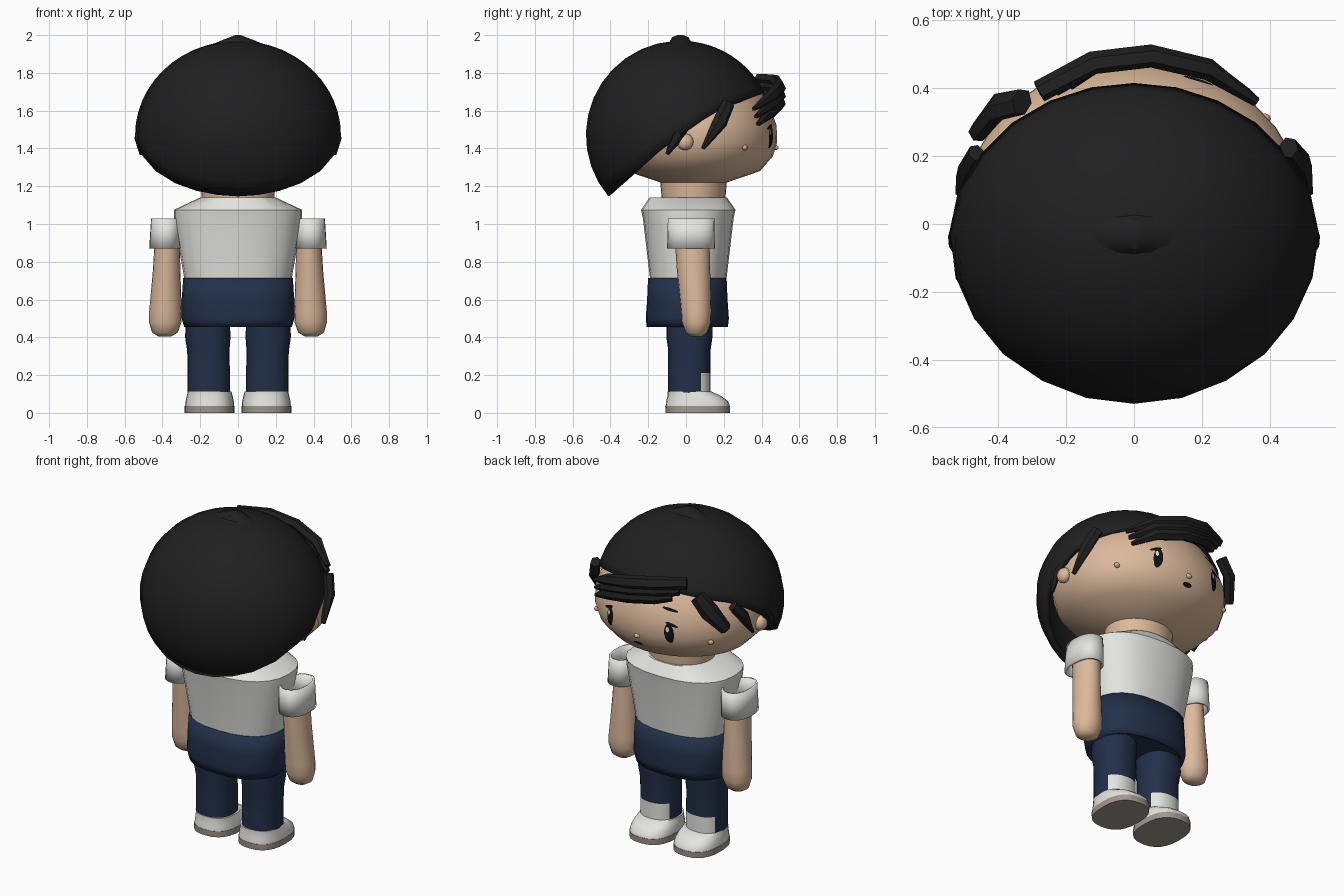
import bpy, bmesh, math
from mathutils import Vector

cube = bpy.data.objects.get("Cube")
if cube:
    bpy.data.objects.remove(cube)


def material(name, r, g, b):
    m = bpy.data.materials.new(name)
    m.use_nodes = True
    m.diffuse_color = (r, g, b, 1)
    m.node_tree.nodes["Principled BSDF"].inputs["Base Color"].default_value = (r, g, b, 1)
    return m


HAIR = material("soft black hair", .014, .014, .014)
INK = material("eye black", .006, .006, .007)
SKIN = material("warm skin", .72, .49, .33)
BLUSH = material("blush", .68, .41, .27)
WHITE = material("off white cloth", .78, .78, .75)
NAVY = material("navy cloth", .016, .029, .066)
SOLE = material("taupe sole", .36, .31, .27)


def skin(name, rings, mats, caps=(True, True), thick=0, rule=None, angle=40):
    """Join rings of points into a surface."""
    bm = bmesh.new()
    loops = [[bm.verts.new(p) for p in ring] for ring in rings]
    n = len(loops[0])
    for a, b in zip(loops, loops[1:]):
        for i in range(n):
            bm.faces.new((a[i], a[(i + 1) % n], b[(i + 1) % n], b[i]))
    for loop, cap in zip((loops[0], loops[-1]), caps):
        if cap:
            bm.faces.new(loop)
    bmesh.ops.recalc_face_normals(bm, faces=bm.faces)
    if rule:
        for f in bm.faces:
            f.material_index = rule(f)
    me = bpy.data.meshes.new(name)
    bm.to_mesh(me)
    bm.free()
    for m in mats:
        me.materials.append(m)
    ob = bpy.data.objects.new(name, me)
    bpy.context.collection.objects.link(ob)
    if thick:
        mod = ob.modifiers.new("thickness", "SOLIDIFY")
        mod.thickness, mod.offset = thick, -1
    bpy.ops.object.select_all(action="DESELECT")
    ob.select_set(True)
    bpy.context.view_layer.objects.active = ob
    bpy.ops.object.shade_smooth_by_angle(angle=math.radians(angle))
    return ob


def oval(cx, cy, z, rx, ry, power=2, n=24):
    ring = []
    for i in range(n):
        c, s = math.cos(math.tau * i / n), math.sin(math.tau * i / n)
        ring.append(Vector((cx + rx * math.copysign(abs(c) ** (2 / power), c),
                            cy + ry * math.copysign(abs(s) ** (2 / power), s), z)))
    return ring


def lerp(table, t):
    for (a, u), (b, v) in zip(table, table[1:]):
        if t <= b:
            break
    return u + (v - u) * (t - a) / (b - a)


# Head and neck
HEAD = [(1.12, .19), (1.22, .2), (1.28, .4), (1.36, .478), (1.43, .502), (1.52, .5),
        (1.6, .468), (1.7, .41), (1.8, .29), (1.87, .1)]
skin("head", [oval(0, .04, z, r, r * .88, n=32) for z, r in HEAD], [SKIN], angle=60)


def face_point(x, z, lift=.006):
    r = lerp(HEAD, z)
    return Vector((x, .04 + .88 * math.sqrt(max(r * r - x * x, 0)) + lift, z))


def plate(name, x, z, rx, rz, mat, tilt=0, lift=.006):
    rings = []
    for k in (1, .5, .05):
        ring = []
        for i in range(16):
            a = math.tau * i / 16
            u, v = k * rx * math.cos(a), k * rz * math.sin(a)
            ring.append(face_point(x + u * math.cos(tilt) - v * math.sin(tilt),
                                   z + u * math.sin(tilt) + v * math.cos(tilt), lift))
        rings.append(ring)
    skin(name, rings, [mat], caps=(False, True))


def blob(name, c, r, mat):
    rings = [oval(c[0], c[1], c[2] + r[2] * math.sin(t), r[0] * math.cos(t), r[1] * math.cos(t), n=12)
             for t in (-1.4, -.9, -.45, 0, .45, .9, 1.4)]
    skin(name, rings, [mat], angle=60)


# Face details
for s, side in ((1, "left"), (-1, "right")):
    plate(side + "_eye", s * .2, 1.46, .026, .06, INK, s * .1)
    plate(side + "_eye_glint", s * .2 + .008, 1.485, .009, .016, WHITE, 0, .009)
    plate(side + "_upper_lash", s * .212, 1.515, .036, .009, INK, -s * .35)
    plate(side + "_brow", s * .19, 1.595, .045, .008, INK, -s * .2)
    blob(side + "_cheek", face_point(s * .385, 1.405, 0), (.018, .014, .015), BLUSH)
    blob(side + "_ear", (s * .505, -.005, 1.435), (.035, .045, .045), SKIN)
blob("nose", face_point(0, 1.405, 0), (.018, .016, .014), SKIN)
plate("mouth", 0, 1.355, .03, .012, INK)

# Hair cap, cut along a rising hairline
HAIRLINE = [(-.41, 1.15), (-.15, 1.38), (.05, 1.53), (.2, 1.62), (.42, 1.7)]


def cap_point(a, t):
    return Vector((.545 * math.sin(t) * math.cos(a),
                   -.03 + .5 * math.sin(t) * math.sin(a), 1.47 + .5 * math.cos(t)))


STEPS = 12
meridians = []
for i in range(24):
    a, t = math.tau * i / 24, .2
    while t < 3:
        p = cap_point(a, t)
        if p.z < lerp(HAIRLINE, p.y):
            break
        t += .005
    meridians.append([cap_point(a, .06 + (t - .06) * k / STEPS) for k in range(STEPS + 1)])
skin("hair_cap", list(zip(*meridians)), [HAIR], caps=(True, False), thick=.035, angle=60)
skin("hair_crown", [oval(0, -.03, z, rx, ry, n=12) for z, rx, ry in
                    ((1.95, .14, .07), (1.975, .08, .05), (1.988, .045, .045), (2, .015, .015))], [HAIR])


def strand(name, path, widths, depth):
    """Tapered lock lying flat against the head."""
    pts = [Vector(p) for p in path]
    rings = []
    for i, (p, w) in enumerate(zip(pts, widths)):
        t = (pts[min(i + 1, len(pts) - 1)] - pts[max(i - 1, 0)]).normalized()
        out = (p - Vector((0, .02, 1.5))).normalized()
        side = t.cross(out).normalized()
        out = side.cross(t)
        d = depth * min(1, w / max(widths) + .2)
        rings.append([p + side * w * math.cos(k * math.pi / 3) + out * d * math.sin(k * math.pi / 3)
                      for k in range(6)])
    skin(name, rings, [HAIR], angle=30)


# Swept fringe: three stacked locks
for k in range(3):
    d = k * .04
    strand("fringe_lock_%d" % (k + 1),
           [(-.28 + d, .39 + d * .4, 1.765 - d), (-.12, .475, 1.755 - d), (.05, .495, 1.725 - d),
            (.22, .455, 1.68 - d), (.36 - d * .3, .36 + d * .3, 1.61 - d)],
           (.035, .042, .042, .036, .012), .032)

# Loose side locks
strand("right_temple_lock", [(-.33, .36, 1.69), (-.4, .345, 1.61), (-.46, .27, 1.49)], (.045, .055, .035), .035)
strand("left_temple_lock", [(.455, .225, 1.64), (.495, .18, 1.54), (.515, .09, 1.4)], (.035, .04, .01), .03)
strand("right_side_lock", [(-.465, .21, 1.61), (-.5, .15, 1.53), (-.515, .09, 1.42)], (.03, .035, .01), .025)
for s, side in ((1, "left"), (-1, "right")):
    strand(side + "_sideburn", [(s * .515, .0, 1.53), (s * .525, -.05, 1.46), (s * .51, -.1, 1.37)],
           (.025, .035, .01), .025)

# Torso
skin("shirt", [oval(0, .012, z, rx, ry, 2.4) for z, rx, ry in
               ((.6, .27, .19), (.715, .285, .203), (1.03, .34, .24), (1.075, .34, .25), (1.14, .2, .205))],
     [WHITE], angle=35)
skin("trouser_waist", [oval(0, .007, z, rx, ry, 2.4) for z, rx, ry in
                       ((.455, .285, .215), (.5, .298, .22), (.6, .298, .213), (.715, .29, .208))],
     [NAVY], caps=(False, False), thick=.015)
skin("trouser_seat", [oval(0, .01, z, .265, .19, 2.4) for z in (.475, .65)], [NAVY])


def notch(f):
    c = f.calc_center_median()
    return 1 if c.z < .21 and c.y > .07 else 0


for s, side in ((1, "left"), (-1, "right")):
    # Arm and open sleeve
    skin(side + "_sleeve", [oval(s * x, .027, z, rx, ry, 2.3) for x, z, rx, ry in
                            ((.385, .87, .085, .127), (.383, .95, .082, .125), (.381, 1.03, .079, .123))],
         [WHITE], caps=(False, False), thick=.012)
    skin(side + "_arm", [oval(s * x, y, z, rx, ry, n=20) for x, y, z, rx, ry in
                         ((.387, .055, .405, .035, .03), (.387, .055, .425, .068, .058),
                          (.385, .055, .48, .086, .077), (.384, .054, .54, .086, .08),
                          (.378, .04, .75, .073, .088), (.374, .032, .93, .066, .092))],
         [SKIN], angle=60)
    # Trouser leg with a pale notch above the shoe front
    skin(side + "_leg", [oval(s * x, .018, z, rx, ry, 2.3) for x, z, rx, ry in
                         ((.155, .09, .112, .112), (.155, .21, .112, .112), (.157, .33, .112, .112),
                          (.16, .4, .12, .122), (.16, .56, .115, .12))],
         [NAVY, WHITE], rule=notch)
    # Shoe: flat sole and sloping upper
    skin(side + "_sole", [oval(s * .15, .062, z, rx, ry, 2.5) for z, rx, ry in
                          ((0, .132, .17), (.036, .132, .172))], [SOLE])
    skin(side + "_shoe", [oval(s * .15, y, z, rx, ry, 2.5) for y, z, rx, ry in
                          ((.062, .036, .13, .17), (.06, .06, .128, .165), (.045, .088, .122, .143),
                           (.02, .112, .116, .118))], [WHITE])
